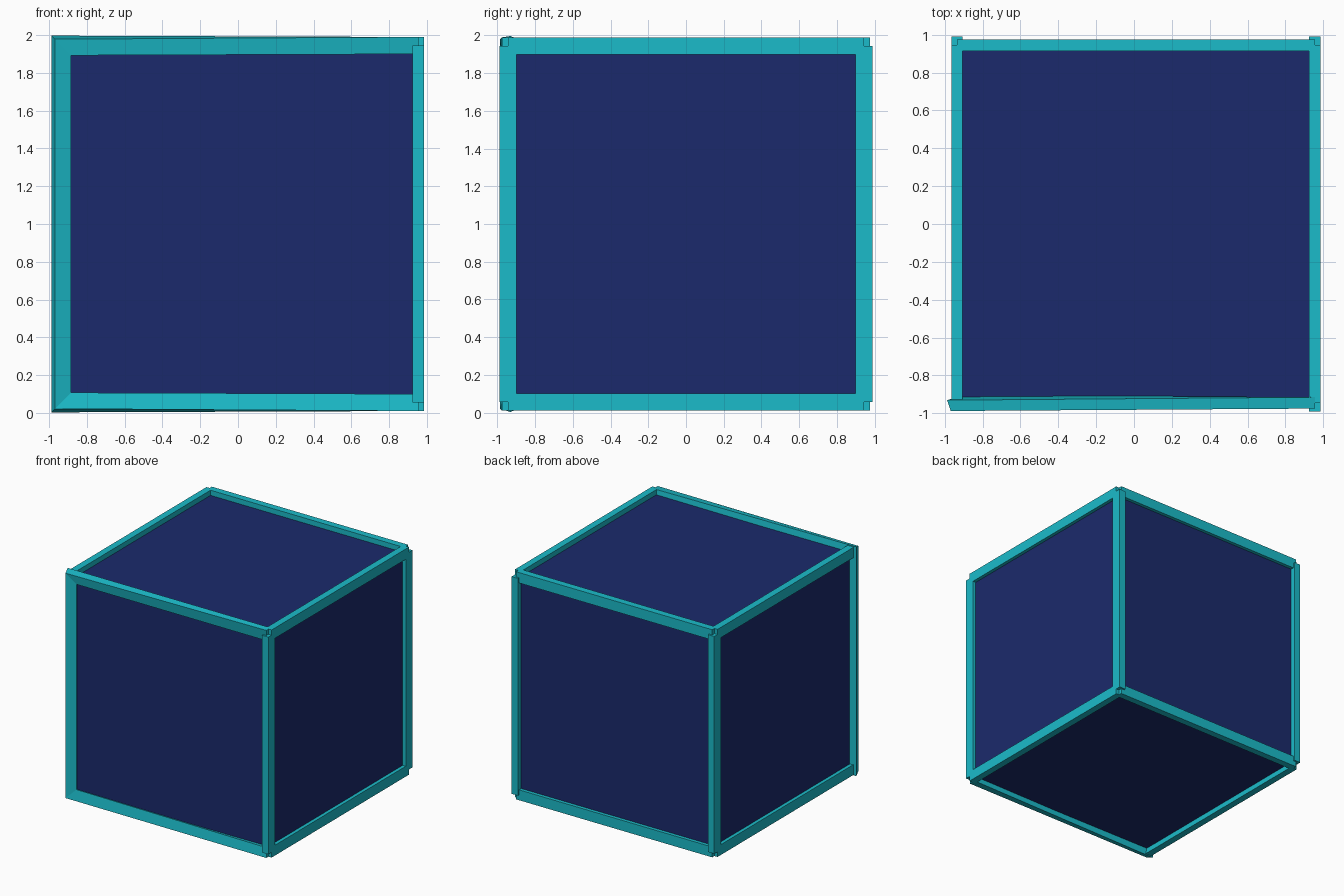
import bpy
import bmesh
from math import radians, sin, cos
from mathutils import Vector

if "Cube" in bpy.data.objects:
    bpy.data.objects.remove(bpy.data.objects["Cube"])

CX, CZ, H = 0.01, 1.0, 0.945     # box centre and half size
WIDE, THIN = 0.09, 0.06          # beam cross-section


def material(name, color):
    m = bpy.data.materials.new(name)
    m.diffuse_color = (*color, 1)
    m.use_nodes = True
    m.node_tree.nodes["Principled BSDF"].inputs["Base Color"].default_value = m.diffuse_color
    return m


CYAN = material("frame_cyan", (0.011, 0.50, 0.59))
BLUE = material("panel_blue", (0.011, 0.023, 0.15))


def finish(name, bm, mat):
    bmesh.ops.recalc_face_normals(bm, faces=bm.faces)
    me = bpy.data.meshes.new(name)
    bm.to_mesh(me)
    bm.free()
    me.materials.append(mat)
    ob = bpy.data.objects.new(name, me)
    bpy.context.collection.objects.link(ob)
    return ob


def box(name, center, size, mat):
    bm = bmesh.new()
    bmesh.ops.create_cube(bm, size=1)
    for v in bm.verts:
        v.co = Vector(a * s + c for a, s, c in zip(v.co, size, center))
    return finish(name, bm, mat)


# Blue inner cube
box("inner_cube", (CX, 0, CZ), (2 * H, 2 * H, 2 * H), BLUE)

# Upright posts (the front left one belongs to the bent rail below)
for name, sx, sy in (("post_front_right", 1, -1), ("post_back_right", 1, 1),
                     ("post_back_left", -1, 1)):
    box(name, (CX + sx * H, sy * H, CZ), (THIN, WIDE, 2 * H), CYAN)

# Horizontal beams on the sides and the back, top and bottom
for level, sz in (("bottom", -1), ("top", 1)):
    z = CZ + sz * H
    for side, sx in (("left", -1), ("right", 1)):
        box(f"beam_{side}_{level}", (CX + sx * H, 0, z), (THIN, 2 * H, WIDE), CYAN)
    box(f"beam_back_{level}", (CX, H, z), (2 * H, THIN, WIDE), CYAN)

# Bent front rail: bottom beam, left post and top beam, mitred and twisted at the left
section = [(WIDE / 2, -THIN / 2), (-WIDE / 2, -THIN / 2),
           (-WIDE / 2, THIN / 2), (WIDE / 2, THIN / 2)]   # (outward, depth)
t = radians(18.4)
twisted = [(r * cos(t) + d * sin(t), d * cos(t) - r * sin(t)) for r, d in section]

bm = bmesh.new()
rings = []
for sx, sz, prof in ((1, -1, section), (-1, -1, twisted),
                     (-1, 1, twisted), (1, 1, section)):
    rings.append([bm.verts.new((CX + sx * H - (r if sx < 0 else 0),
                                -H + d, CZ + sz * (H + r))) for r, d in prof])
for a, b in zip(rings, rings[1:]):
    for i in range(4):
        j = (i + 1) % 4
        bm.faces.new((a[i], a[j], b[j], b[i]))
bm.faces.new(rings[0])
bm.faces.new(rings[-1])
finish("front_rail", bm, CYAN)
